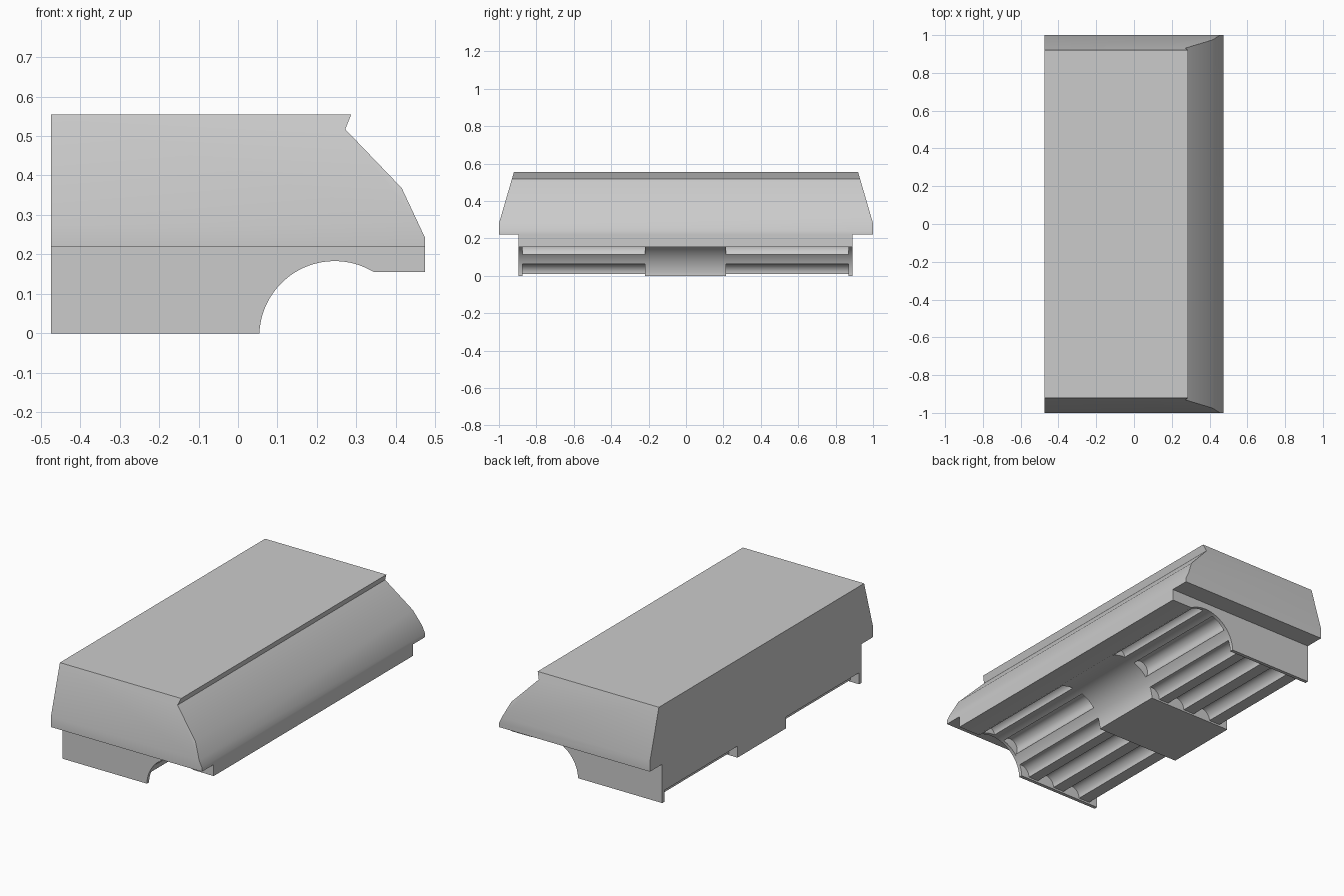
import bpy, bmesh, math
from mathutils import Vector

default = bpy.data.objects.get("Cube")
if default:
    bpy.data.objects.remove(default, do_unlink=True)

GREY = (0.6, 0.6, 0.6, 1)
mat = bpy.data.materials.new("plain grey")
mat.use_nodes = True
mat.diffuse_color = GREY
mat.node_tree.nodes["Principled BSDF"].inputs["Base Color"].default_value = GREY

BACK, NOSE = -0.474, 0.474      # x limits
SILL = 0.22                     # underside of the upper shell
LIP = 0.155                     # underside of the nose lip
HUB = (0.245, -0.008, 0.191)    # large arch: x, z, radius


def arc(cx, cz, r, start, end, steps=16):
    """Points on a circle, angles in degrees."""
    angles = [math.radians(start + (end - start) * i / steps) for i in range(steps + 1)]
    return [(cx + r * math.cos(a), cz + r * math.sin(a)) for a in angles]


def prism(name, profile, y0, y1, cuts=()):
    """Extrude an xz profile along y, then trim it with planes."""
    bm = bmesh.new()
    face = bm.faces.new([bm.verts.new((x, y0, z)) for x, z in profile])
    new = bmesh.ops.extrude_face_region(bm, geom=[face])["geom"]
    moved = [v for v in new if isinstance(v, bmesh.types.BMVert)]
    bmesh.ops.translate(bm, verts=moved, vec=(0, y1 - y0, 0))
    for point, normal in cuts:
        hit = bmesh.ops.bisect_plane(bm, geom=bm.verts[:] + bm.edges[:] + bm.faces[:],
                                     plane_co=point, plane_no=normal, clear_outer=True)
        rim = [e for e in hit["geom_cut"] if isinstance(e, bmesh.types.BMEdge)]
        bmesh.ops.holes_fill(bm, edges=rim)
    bmesh.ops.recalc_face_normals(bm, faces=bm.faces[:])
    mesh = bpy.data.meshes.new(name)
    bm.to_mesh(mesh)
    bm.free()
    mesh.materials.append(mat)
    obj = bpy.data.objects.new(name, mesh)
    bpy.context.collection.objects.link(obj)
    bpy.ops.object.select_all(action='DESELECT')
    obj.select_set(True)
    bpy.context.view_layer.objects.active = obj
    bpy.ops.object.shade_smooth_by_angle(angle=math.radians(30))


# Upper shell with notched, faceted nose and sloping ends
shell = [(BACK, SILL), (NOSE, SILL), (NOSE, 0.242), (0.415, 0.368),
         (0.272, 0.517), (0.287, 0.555), (BACK, 0.555)]
slopes = [(Vector((0, s, 0.28)), Vector((0, s * 0.275, 0.08)).normalized()) for s in (-1, 1)]
prism("upper_shell", shell, -1, 1, slopes)

# Arched section shared by the end plates and the centre block
arched = [(BACK, SILL), (BACK, 0), (0.055, 0)]
arched += arc(*HUB, 176, 59, 32) + [(NOSE, LIP), (NOSE, SILL)]
prism("centre_block", arched, -0.22, 0.215)
prism("front_end_plate", arched, -0.895, -0.875)
prism("back_end_plate", arched, 0.87, 0.89)

# Bays with round channels spaced along the flat floor and around the arch
FLOOR, RADIUS = 0.01, 0.055
bay = [(BACK, SILL)] + arc(BACK, FLOOR, RADIUS, 90, 0, 8)
for x in (-0.294, -0.114):
    bay += arc(x, FLOOR, RADIUS, 180, 0)
bay += arc(0.058, FLOOR, RADIUS, 180, 80)
reached = 158
for angle, r in ((125, 0.05), (78, 0.04)):
    half = math.degrees(2 * math.asin(r / (2 * HUB[2])))
    x, z = arc(*HUB, angle, angle, 1)[0]
    bay += arc(*HUB, reached, angle + half + 1, 6)
    bay += arc(x, z, r, angle + 90 + half / 2, angle - 90 - half / 2)
    reached = angle - half - 1
bay += arc(*HUB, reached, 59, 3) + [(NOSE, LIP), (NOSE, SILL)]
prism("front_channel_bay", bay, -0.875, -0.22)
prism("back_channel_bay", bay, 0.215, 0.87)
